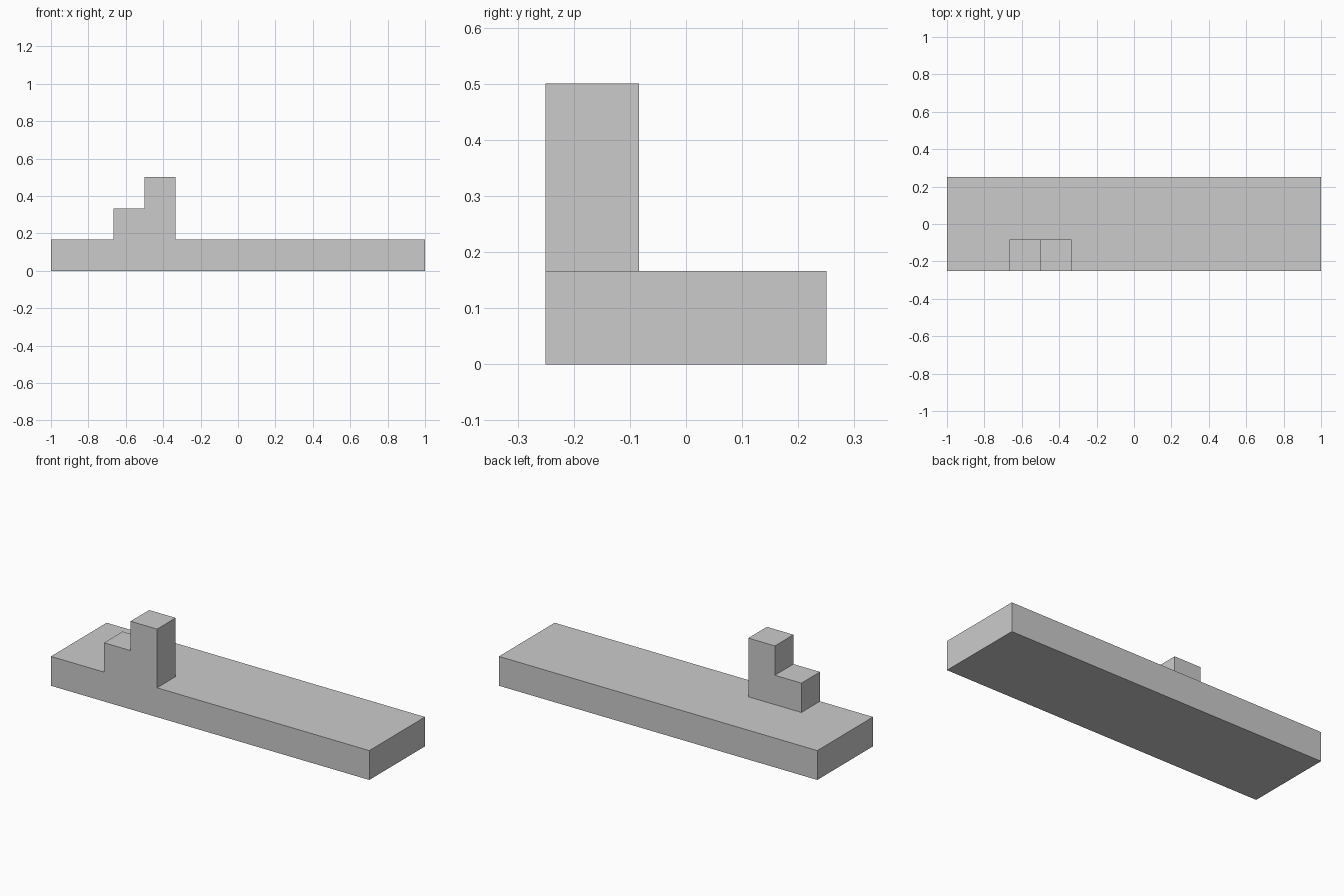
import bpy, bmesh
from mathutils import Vector

if "Cube" in bpy.data.objects:
    bpy.data.objects.remove(bpy.data.objects["Cube"])

U = 1 / 6  # every dimension is a multiple of this step

bm = bmesh.new()

# Base slab: 12 x 3 x 1 units
bmesh.ops.create_cube(bm, size=1)
for v in bm.verts:
    v.co = Vector((v.co.x * 12 * U, v.co.y * 3 * U, (v.co.z + 0.5) * U))


def cut(axis, pos):
    normal = Vector((0, 0, 0))
    normal[axis] = 1
    bmesh.ops.bisect_plane(bm, geom=bm.verts[:] + bm.edges[:] + bm.faces[:],
                           plane_co=normal * pos, plane_no=normal)


def raise_cells(x0, x1, z):
    """Extrude the front-row top faces between x0 and x1 at height z by one unit."""
    bm.normal_update()
    old = []
    for f in bm.faces:
        c = f.calc_center_median()
        if f.normal.z > 0.9 and abs(c.z - z) < 1e-4 and x0 < c.x < x1 and c.y < -0.5 * U:
            old.append(f)
    new = bmesh.ops.extrude_face_region(bm, geom=old)["geom"]
    verts = [g for g in new if isinstance(g, bmesh.types.BMVert)]
    bmesh.ops.translate(bm, verts=verts, vec=(0, 0, U))
    left = [f for f in old if f.is_valid]
    if left:
        bmesh.ops.delete(bm, geom=left, context='FACES')


# Outline of the stepped block on the slab
for x in (-4, -3, -2):
    cut(0, x * U)
cut(1, -0.5 * U)

# Low step and tall step, raised out of the slab
raise_cells(-4 * U, -2 * U, U)
raise_cells(-3 * U, -2 * U, 2 * U)

# Merge flat areas
bmesh.ops.dissolve_limit(bm, angle_limit=0.01, verts=bm.verts[:], edges=bm.edges[:])
bmesh.ops.recalc_face_normals(bm, faces=bm.faces[:])

mesh = bpy.data.meshes.new("stepped_slab")
bm.to_mesh(mesh)
bm.free()
bpy.context.collection.objects.link(bpy.data.objects.new("stepped_slab", mesh))
